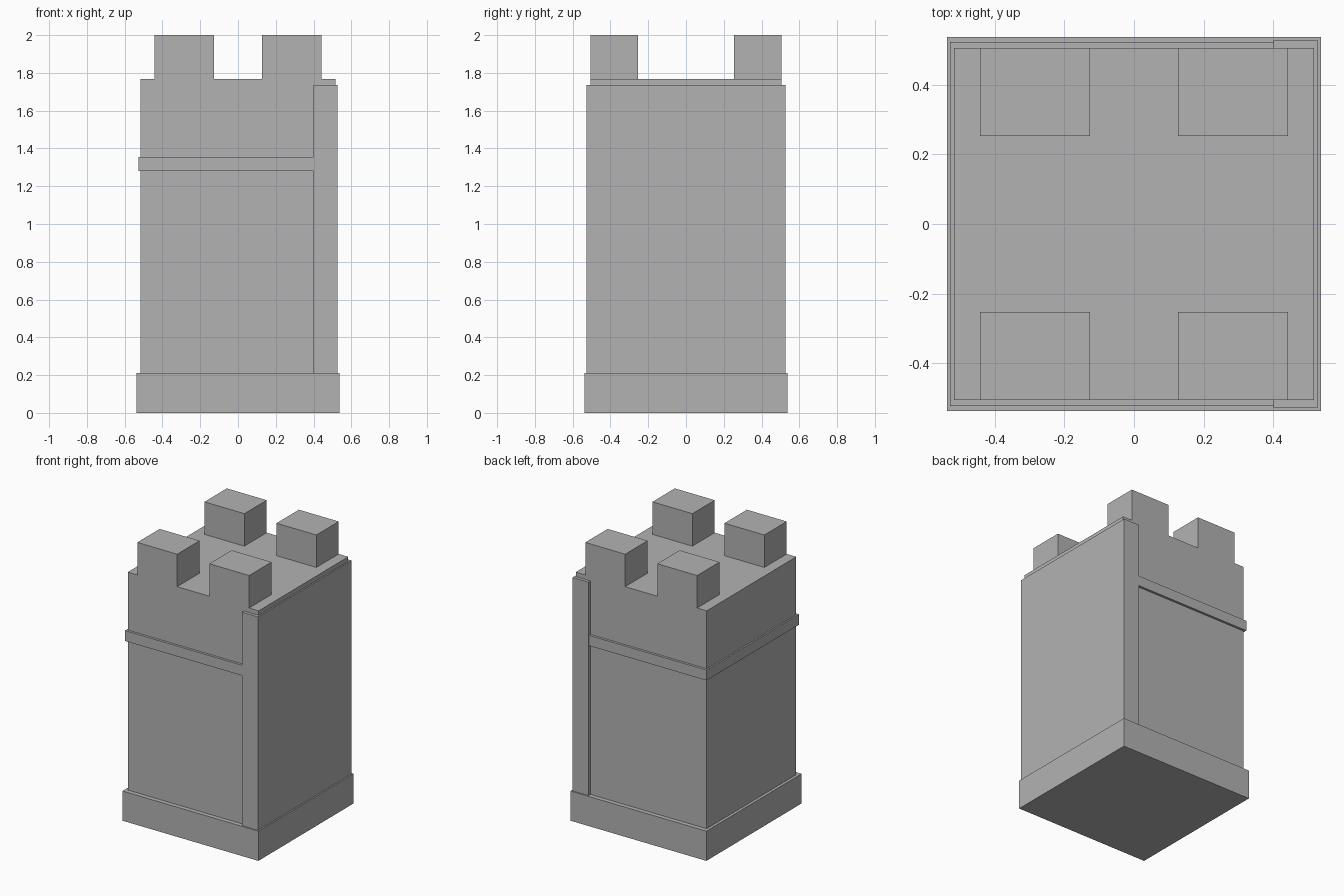
import bpy, bmesh, math
from mathutils import Vector

if "Cube" in bpy.data.objects:
    bpy.data.objects.remove(bpy.data.objects["Cube"])

grey = bpy.data.materials.new("stone grey")
grey.diffuse_color = (0.45, 0.45, 0.45, 1)
grey.use_nodes = True
grey.node_tree.nodes["Principled BSDF"].inputs["Base Color"].default_value = grey.diffuse_color


def add_object(name, bm):
    bmesh.ops.recalc_face_normals(bm, faces=bm.faces[:])
    mesh = bpy.data.meshes.new(name)
    bm.to_mesh(mesh)
    bm.free()
    mesh.materials.append(grey)
    obj = bpy.data.objects.new(name, mesh)
    bpy.context.collection.objects.link(obj)
    return obj


def box_mesh(x0, x1, y0, y1, z0, z1):
    bm = bmesh.new()
    bmesh.ops.create_cube(bm, size=1)
    for v in bm.verts:
        v.co = Vector((x1 if v.co.x > 0 else x0,
                       y1 if v.co.y > 0 else y0,
                       z1 if v.co.z > 0 else z0))
    return bm


# Plinth
add_object("plinth", box_mesh(-0.537, 0.537, -0.537, 0.537, 0, 0.212))

# Tower body with four corner merlons raised from its top
ROOF = 1.768
bm = box_mesh(-0.517, 0.517, -0.505, 0.505, 0.212, ROOF)
cuts = [((x, 0, 0), (1, 0, 0)) for x in (-0.442, -0.127, 0.127, 0.442)]
cuts += [((0, y, 0), (0, 1, 0)) for y in (-0.253, 0.253)]
for co, no in cuts:
    bmesh.ops.bisect_plane(bm, geom=bm.verts[:] + bm.edges[:] + bm.faces[:],
                           plane_co=co, plane_no=no)
bm.normal_update()
tops = []
for f in bm.faces:
    c = f.calc_center_median()
    if f.normal.z > 0.9 and 0.127 < abs(c.x) < 0.442 and abs(c.y) > 0.253:
        tops.append(f)
for f in tops:
    new = bmesh.ops.extrude_discrete_faces(bm, faces=[f])["faces"][0]
    rim = new.verts[:]
    base = [bm.verts.new(v.co) for v in rim]
    for v in rim:
        v.co.z = 2.0
    for i in range(4):
        j = (i + 1) % 4
        bm.faces.new((base[i], base[j], rim[j], rim[i]))
bmesh.ops.remove_doubles(bm, verts=bm.verts[:], dist=0.0005)
bmesh.ops.dissolve_limit(bm, angle_limit=math.radians(1),
                         verts=bm.verts[:], edges=bm.edges[:])
add_object("tower_body", bm)

# Raised slab wrapping the right side
add_object("side_slab", box_mesh(0.40, 0.527, -0.528, 0.528, 0.212, 1.736))

# String course around front, left and back, meeting the slab
add_object("string_course", box_mesh(-0.528, 0.40, -0.522, 0.522, 1.28, 1.354))
